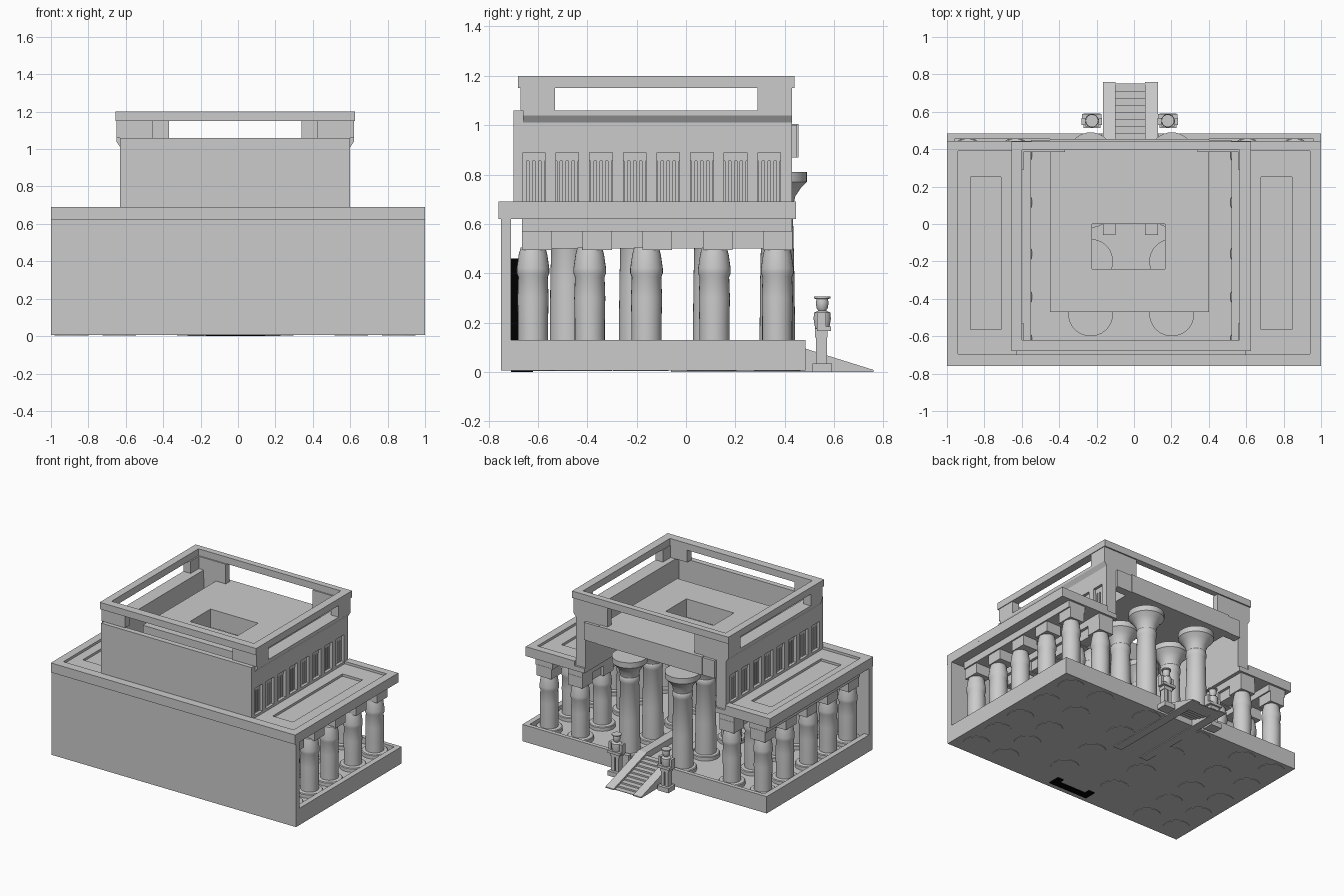
import bpy, bmesh, math
from mathutils import Matrix

old = bpy.data.objects.get("Cube")
if old:
    bpy.data.objects.remove(old, do_unlink=True)


def material(name, v):
    m = bpy.data.materials.new(name)
    m.use_nodes = True
    m.diffuse_color = (v, v, v, 1)
    m.node_tree.nodes["Principled BSDF"].inputs["Base Color"].default_value = (v, v, v, 1)
    return m


stone = material("grey stone", 0.6)
black = material("black", 0.0)

C = -0.015                                  # symmetry axis of the upper parts
ROWS = [-0.62, -0.39, -0.16, 0.115, 0.37]   # aisle column rows
NAVE_ROWS = [-0.48, -0.2, 0.1, 0.37]


def finish(name, bm, mat):
    bmesh.ops.recalc_face_normals(bm, faces=bm.faces)
    me = bpy.data.meshes.new(name)
    bm.to_mesh(me)
    bm.free()
    me.materials.append(mat)
    ob = bpy.data.objects.new(name, me)
    bpy.context.collection.objects.link(ob)
    return ob


def boxes(name, *dims, mat=stone):
    """One object from boxes given as x, x, y, y, z, z limits."""
    bm = bmesh.new()
    for x0, x1, y0, y1, z0, z1 in dims:
        m = Matrix.Translation(((x0 + x1) / 2, (y0 + y1) / 2, (z0 + z1) / 2))
        bmesh.ops.create_cube(bm, size=1, matrix=m @ Matrix.Diagonal((abs(x1 - x0), y1 - y0, z1 - z0, 1)))
    return finish(name, bm, mat)


def extrude_profile(name, pts, axis, a, b):
    """Prism: pts are (y,z) for axis 'x' or (x,z) for axis 'y'."""
    bm = bmesh.new()
    put = (lambda p, t: (t, p[0], p[1])) if axis == 'x' else (lambda p, t: (p[0], t, p[1]))
    face = bm.faces.new([bm.verts.new(put(p, a)) for p in pts])
    new = bmesh.ops.extrude_face_region(bm, geom=[face])["geom"]
    shift = (b - a, 0, 0) if axis == 'x' else (0, b - a, 0)
    bmesh.ops.translate(bm, vec=shift, verts=[v for v in new if isinstance(v, bmesh.types.BMVert)])
    return finish(name, bm, stone)


def lathe(name, profile, x, y, sides=28):
    bm = bmesh.new()
    rings = []
    for r, z in profile:
        rings.append([bm.verts.new((x + r * math.cos(2 * math.pi * i / sides),
                                    y + r * math.sin(2 * math.pi * i / sides), z)) for i in range(sides)])
    for lo, hi in zip(rings, rings[1:]):
        for i in range(sides):
            j = (i + 1) % sides
            bm.faces.new((lo[i], lo[j], hi[j], hi[i]))
    bm.faces.new(rings[0])
    bm.faces.new(rings[-1])
    ob = finish(name, bm, stone)
    for o in bpy.context.selected_objects:
        o.select_set(False)
    ob.select_set(True)
    bpy.context.view_layer.objects.active = ob
    bpy.ops.object.shade_smooth_by_angle(angle=math.radians(35))
    return ob


# Base with a raised rim, open at the stair
boxes("base", (-1, 1, -0.75, 0.485, 0.006, 0.085),
      (-1, -0.96, -0.75, 0.485, 0.085, 0.13), (0.96, 1, -0.75, 0.485, 0.085, 0.13),
      (-0.96, -0.17, 0.455, 0.485, 0.085, 0.13), (0.13, 0.96, 0.455, 0.485, 0.085, 0.13))

# Closed wall with its coping, and the dark false door inside
boxes("closed_wall", (-1, 1, -0.75, -0.71, 0.085, 0.62))
boxes("wall_coping", (-1, 1, -0.76, -0.695, 0.62, 0.69))
boxes("false_door", (C - 0.16, C - 0.11, -0.71, -0.62, 0, 0.46), (C + 0.11, C + 0.16, -0.71, -0.62, 0, 0.46),
      (C - 0.11, C + 0.11, -0.71, -0.66, 0, 0.42), (C - 0.11, C + 0.11, -0.71, -0.63, 0.42, 0.46), mat=black)

# Columns
BUD = [(0.09, 0.003), (0.09, 0.11), (0.085, 0.115), (0.061, 0.118), (0.061, 0.2), (0.063, 0.3),
       (0.06, 0.385), (0.066, 0.4), (0.066, 0.42), (0.058, 0.475), (0.05, 0.505)]
BELL = [(0.095, 0.003), (0.095, 0.11), (0.09, 0.115), (0.072, 0.118), (0.07, 0.35), (0.064, 0.62), (0.069, 0.63),
        (0.069, 0.66), (0.064, 0.67), (0.072, 0.71), (0.095, 0.745), (0.12, 0.77), (0.12, 0.81)]
for s in (1, -1):
    side = "left" if s > 0 else "right"
    X = lambda a, b: (min(a, b), max(a, b))
    outer, inner = C + s * 0.875, C + s * 0.62
    wall_in, wall_out = C + s * 0.535, C + s * 0.615
    for k, y in enumerate(ROWS):
        ay = -0.604 + k * 0.244
        for tag, x in (("outer", outer), ("inner", inner)):
            lathe(f"{tag}_column_{side}_{k}", BUD, x, y)
            boxes(f"{tag}_abacus_{side}_{k}", (x - 0.06, x + 0.06, ay - 0.06, ay + 0.06, 0.495, 0.575))
    for k, y in enumerate(NAVE_ROWS):
        lathe(f"nave_column_{side}_{k}", BELL, C + s * 0.217, y, 36)

    # Aisle beams and roof with a rim and a sunken panel
    boxes(f"aisle_beams_{side}", (outer - 0.07, outer + 0.07, -0.665, 0.43, 0.57, 0.63),
          (inner - 0.06, inner + 0.06, -0.665, 0.43, 0.57, 0.63),
          (inner - 0.04, inner + 0.04, -0.66, 0.42, 0.5, 0.58))
    lip, pa, pb = s * 0.942, C + s * 0.695, C + s * 0.86
    boxes(f"aisle_roof_{side}", (*X(wall_in, s), -0.72, 0.445, 0.62, 0.655),
          (*X(lip, s), -0.72, 0.445, 0.655, 0.69), (*X(wall_out, lip), 0.39, 0.445, 0.655, 0.69),
          (*X(wall_out, pa), -0.7, 0.39, 0.655, 0.672), (*X(pb, lip), -0.7, 0.39, 0.655, 0.672),
          (*X(pa, pb), 0.25, 0.39, 0.655, 0.672), (*X(pa, pb), -0.7, -0.565, 0.655, 0.672))

    # Clerestory wall with blind, barred windows
    back = wall_out - s * 0.05
    parts = [(*X(wall_in, back), -0.7, 0.43, 0.655, 1.06), (*X(back, wall_out), -0.7, 0.43, 0.655, 0.69),
             (*X(back, wall_out), -0.7, 0.43, 0.89, 1.06)]
    start = -0.7
    for k in range(8):
        y = -0.617 + k * 0.1363
        parts.append((*X(back, wall_out), start, y - 0.046, 0.69, 0.89))
        parts.append((*X(back, wall_out - s * 0.02), y - 0.046, y + 0.046, 0.855, 0.89))
        for b in (-0.036, -0.012, 0.012, 0.036):
            parts.append((*X(back, wall_out - s * 0.02), y + b - 0.007, y + b + 0.007, 0.69, 0.855))
        start = y + 0.046
    parts.append((*X(back, wall_out), start, 0.43, 0.69, 0.89))
    boxes(f"clerestory_wall_{side}", *parts)
    far = C + s * 0.635
    extrude_profile(f"clerestory_cornice_{side}",
                    [(wall_out, 1.01), (far, 1.04), (far, 1.06), (wall_out, 1.06)], 'y', -0.66, 0.43)

    # Corner piers of the open attic
    a = C + s * 0.575
    boxes(f"attic_piers_{side}", (*X(a, far), -0.67, -0.53, 1.06, 1.15), (*X(a, far), 0.29, 0.43, 1.06, 1.15),
          (*X(C + s * 0.44, a), -0.67, -0.62, 1.06, 1.15), (*X(C + s * 0.355, a), 0.385, 0.43, 1.0, 1.15))

# Raised wall, pierced ceiling slab and lintel
boxes("raised_wall", (-0.63, 0.6, -0.7, -0.66, 0.62, 1.06))
boxes("ceiling_slab", (-0.45, -0.225, -0.47, 0.455, 0.87, 1.005), (0.165, 0.4, -0.47, 0.455, 0.87, 1.005),
      (-0.225, 0.165, -0.47, -0.24, 0.87, 1.005), (-0.225, 0.165, 0, 0.455, 0.87, 1.005))
boxes("portal_lintel", (-0.55, 0.52, 0.39, 0.45, 0.87, 1.0))

# Top frame
boxes("top_frame", (-0.655, 0.625, -0.68, -0.62, 1.15, 1.2), (-0.655, 0.625, 0.395, 0.44, 1.15, 1.2),
      (-0.655, -0.6, -0.62, 0.395, 1.15, 1.2), (0.565, 0.625, -0.62, 0.395, 1.15, 1.2))

# Entrance stair between sloping cheeks that run on into the hall
ramp = [(-0.06, 0), (0.76, 0), (0.76, 0.008), (0.37, 0.13), (-0.06, 0.13)]
extrude_profile("stair_cheek_right", ramp, 'x', -0.165, -0.1)
extrude_profile("stair_cheek_left", ramp, 'x', 0.06, 0.127)
steps = []
for i in range(10):
    y = 0.75 - i * 0.038
    steps.append((-0.1, 0.06, y - 0.038, y, max(0, i * 0.0115 - 0.02), 0.004 + i * 0.0115))
boxes("stair_steps", *steps)

# Standing guardian statues
for s in (1, -1):
    side = "left" if s > 0 else "right"
    x, y = C - 0.007 + s * 0.203, 0.552
    boxes(f"statue_body_{side}", (x - 0.045, x + 0.045, y - 0.04, y + 0.04, 0, 0.035),
          (x - 0.03, x - 0.004, y - 0.025, y + 0.02, 0.035, 0.15),
          (x + 0.004, x + 0.03, y - 0.025, y + 0.02, 0.035, 0.15),
          (x - 0.035, x + 0.035, y - 0.03, y + 0.022, 0.14, 0.175),
          (x - 0.055, x - 0.035, y - 0.022, y + 0.015, 0.165, 0.24),
          (x + 0.035, x + 0.055, y - 0.022, y + 0.015, 0.165, 0.24),
          (x - 0.052, x + 0.052, y - 0.01, y + 0.035, 0.165, 0.185))
    lathe(f"statue_torso_{side}", [(0.028, 0.17), (0.036, 0.215), (0.034, 0.24), (0.014, 0.25)], x, y, 14)
    lathe(f"statue_head_{side}", [(0.014, 0.245), (0.024, 0.26), (0.026, 0.28), (0.024, 0.295),
                                  (0.034, 0.298), (0.034, 0.305)], x, y, 14)
